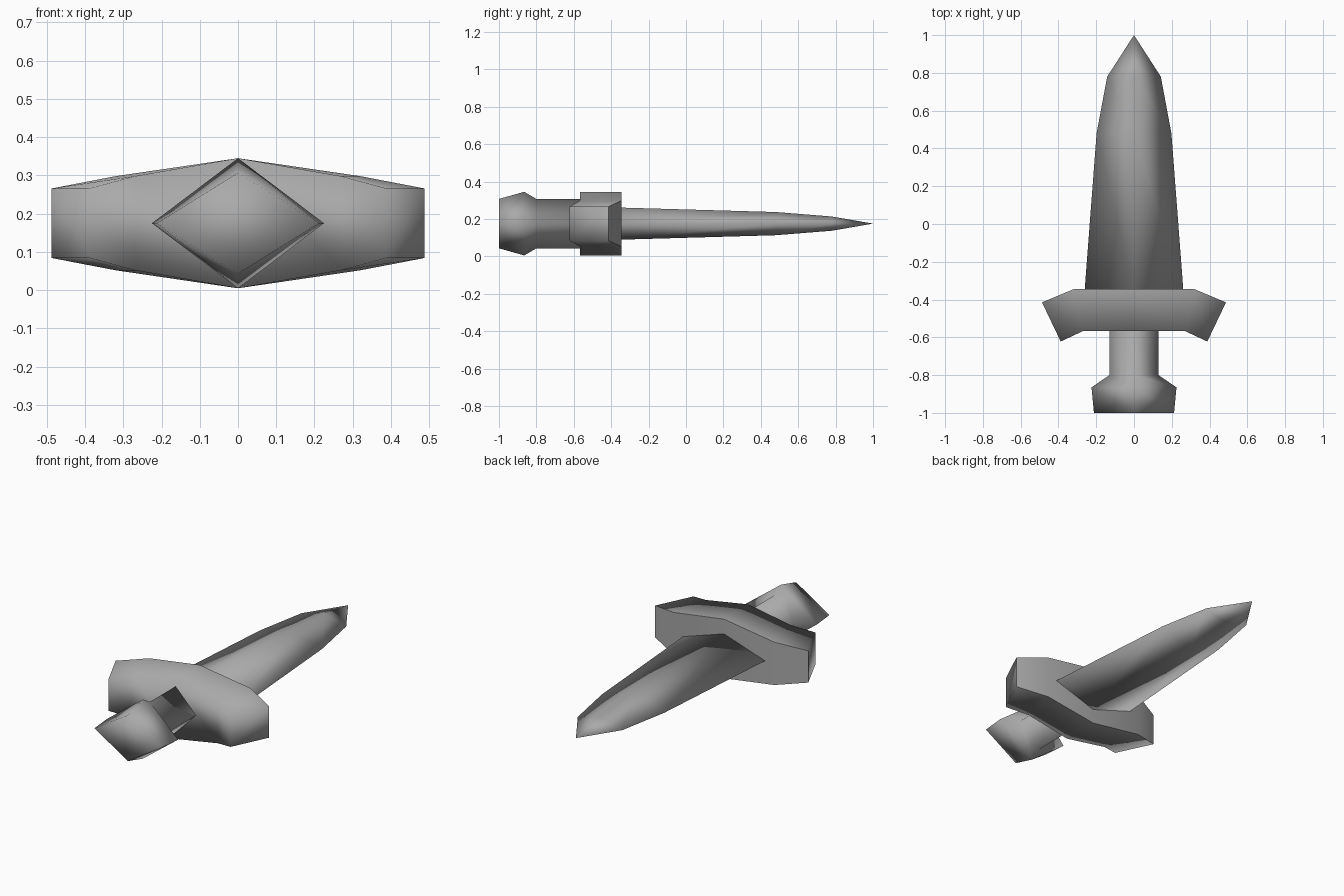
import bpy, bmesh

cube = bpy.data.objects.get("Cube")
if cube:
    bpy.data.objects.remove(cube)

MID = 0.175  # height of the long axis

steel = bpy.data.materials.new("grey steel")
steel.use_nodes = True
GREY = (0.4, 0.4, 0.4, 1)
steel.diffuse_color = GREY
steel.node_tree.nodes["Principled BSDF"].inputs["Base Color"].default_value = GREY


def finish(name, bm):
    """Turn a bmesh into a smooth object, keeping edges marked as sharp."""
    bmesh.ops.recalc_face_normals(bm, faces=bm.faces)
    for face in bm.faces:
        face.smooth = True
    mesh = bpy.data.meshes.new(name)
    bm.to_mesh(mesh)
    bm.free()
    mesh.materials.append(steel)
    obj = bpy.data.objects.new(name, mesh)
    bpy.context.collection.objects.link(obj)
    return obj


def diamond_loft(name, sections, tip=None):
    """Join diamond sections (y, half width, half height), optionally to a point."""
    bm = bmesh.new()
    rings = [[bm.verts.new((x, y, MID + z))
              for x, z in ((w, 0), (0, h), (-w, 0), (0, -h))]
             for y, w, h in sections]
    for a, b in zip(rings, rings[1:]):
        for i in range(4):
            j = (i + 1) % 4
            bm.faces.new((a[i], a[j], b[j], b[i]))
    bm.faces.new(rings[0])
    if tip is None:
        bm.faces.new(rings[-1])
    else:
        point = bm.verts.new((0, tip, MID))
        for i in range(4):
            bm.faces.new((rings[-1][i], rings[-1][(i + 1) % 4], point))
    return finish(name, bm)


# Blade and handle
diamond_loft("blade", [(-0.36, 0.262, 0.086), (0.48, 0.198, 0.062),
                       (0.78, 0.142, 0.038)], tip=1.0)
diamond_loft("grip_and_pommel", [(-1.0, 0.212, 0.132), (-0.865, 0.225, 0.17),
                                 (-0.8, 0.13, 0.132), (-0.56, 0.13, 0.132)])

# Guard: stations across x, each with front y, back y and half height
half = [(0, 0, -0.567, -0.345, 0.17), (0.27, 0.32, -0.567, -0.345, 0.123),
        (0.388, 0.487, -0.622, -0.415, 0.091)]
stations = [(-a, -b, f, k, h) for a, b, f, k, h in half[:0:-1]] + half
bm = bmesh.new()
loops = []
for front_x, back_x, front, back, h in stations:
    loops.append([bm.verts.new(p) for p in (
        (front_x, front, MID - h), (back_x, back, MID - h),
        (back_x, back, MID + h), (front_x, front, MID + h))])
back_faces = []
for a, b in zip(loops, loops[1:]):
    for i in range(4):
        j = (i + 1) % 4
        face = bm.faces.new((a[i], a[j], b[j], b[i]))
        if i == 1:
            back_faces.append(face)
bm.faces.new(loops[0])
bm.faces.new(loops[-1])
# crisp rim around the blade side only
for face in back_faces:
    for edge in face.edges:
        if sum(f in back_faces for f in edge.link_faces) == 1:
            edge.smooth = False
finish("guard", bm)
